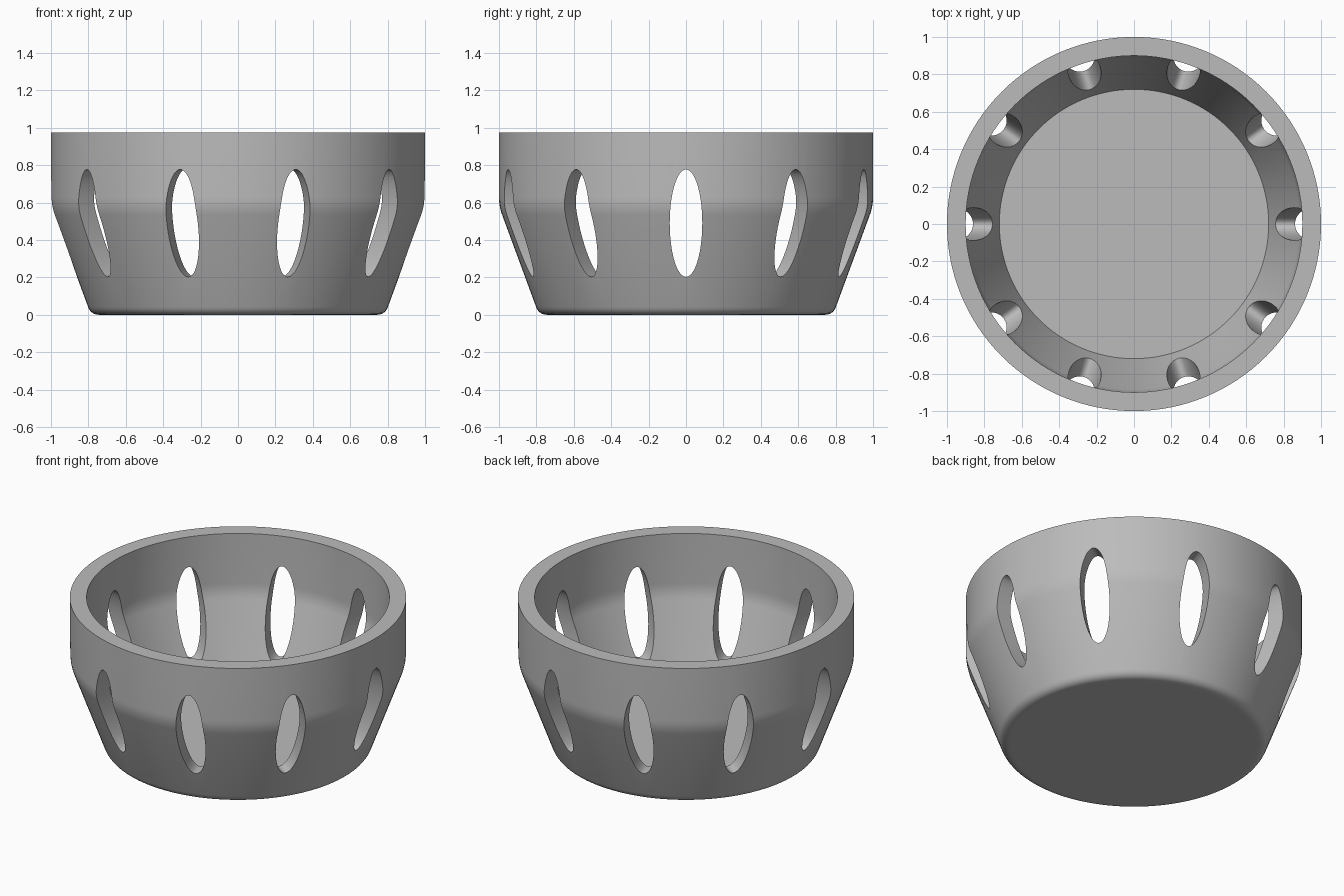
import bpy, bmesh, math
from mathutils import Matrix, Vector

SEGMENTS = 128
HOLES = 10

cube = bpy.data.objects.get("Cube")
if cube:
    bpy.data.objects.remove(cube, do_unlink=True)

grey = bpy.data.materials.new("plain grey")
grey.use_nodes = True
colour = (0.5, 0.5, 0.5, 1)
grey.diffuse_color = colour
grey.node_tree.nodes["Principled BSDF"].inputs["Base Color"].default_value = colour


def fillet(before, corner, after, reach, steps=6):
    """Round a profile corner with a quadratic curve."""
    c = Vector(corner)
    a = c + (Vector(before) - c).normalized() * reach
    b = c + (Vector(after) - c).normalized() * reach
    ts = [i / steps for i in range(steps + 1)]
    return [tuple(a * (1 - t) ** 2 + c * 2 * t * (1 - t) + b * t * t) for t in ts]


def mesh_object(name, bm):
    bmesh.ops.recalc_face_normals(bm, faces=bm.faces)
    mesh = bpy.data.meshes.new(name)
    bm.to_mesh(mesh)
    bm.free()
    mesh.materials.append(grey)
    obj = bpy.data.objects.new(name, mesh)
    bpy.context.collection.objects.link(obj)
    return obj


# Bowl wall and floor: a closed section (radius, height) turned about the axis
foot, shoulder, lip = (0.786, 0), (1, 0.58), (1, 0.975)
inner_lip, inner_shoulder, inner_foot = (0.9, 0.975), (0.9, 0.6), (0.72, 0.1)
section = [(0, 0), (0.72, 0)]
section += fillet((0, 0), foot, shoulder, 0.045)
section += fillet(foot, shoulder, lip, 0.05)
section += [lip, inner_lip]
section += fillet(inner_lip, inner_shoulder, inner_foot, 0.05)
section += [inner_foot, (0, 0.1)]

bm = bmesh.new()
verts = [bm.verts.new((r, 0, z)) for r, z in section]
edges = [bm.edges.new(pair) for pair in zip(verts, verts[1:])]
bmesh.ops.spin(bm, geom=verts + edges, axis=(0, 0, 1), cent=(0, 0, 0),
               angle=math.tau, steps=SEGMENTS, use_duplicate=False)
bmesh.ops.remove_doubles(bm, verts=bm.verts, dist=1e-4)
bowl = mesh_object("bowl", bm)

# Upright oval openings, cut radially through the wall
bm = bmesh.new()
for i in range(HOLES):
    place = (Matrix.Rotation(math.tau * i / HOLES, 4, "Z")
             @ Matrix.Translation((0.9, 0, 0.49))
             @ Matrix.Diagonal((1, 0.087, 0.287, 1))
             @ Matrix.Rotation(math.pi / 2, 4, "Y"))
    bmesh.ops.create_cone(bm, cap_ends=True, segments=64, radius1=1, radius2=1,
                          depth=0.7, matrix=place)
cutter = mesh_object("opening_cutter", bm)
cutter.hide_render = True

cut = bowl.modifiers.new("openings", "BOOLEAN")
cut.operation = "DIFFERENCE"
cut.solver = "EXACT"
cut.object = cutter

bpy.ops.object.select_all(action="DESELECT")
bowl.select_set(True)
bpy.context.view_layer.objects.active = bowl
bpy.ops.object.modifier_apply(modifier=cut.name)
bpy.data.objects.remove(cutter, do_unlink=True)
bpy.ops.object.shade_smooth_by_angle(angle=math.radians(30))
